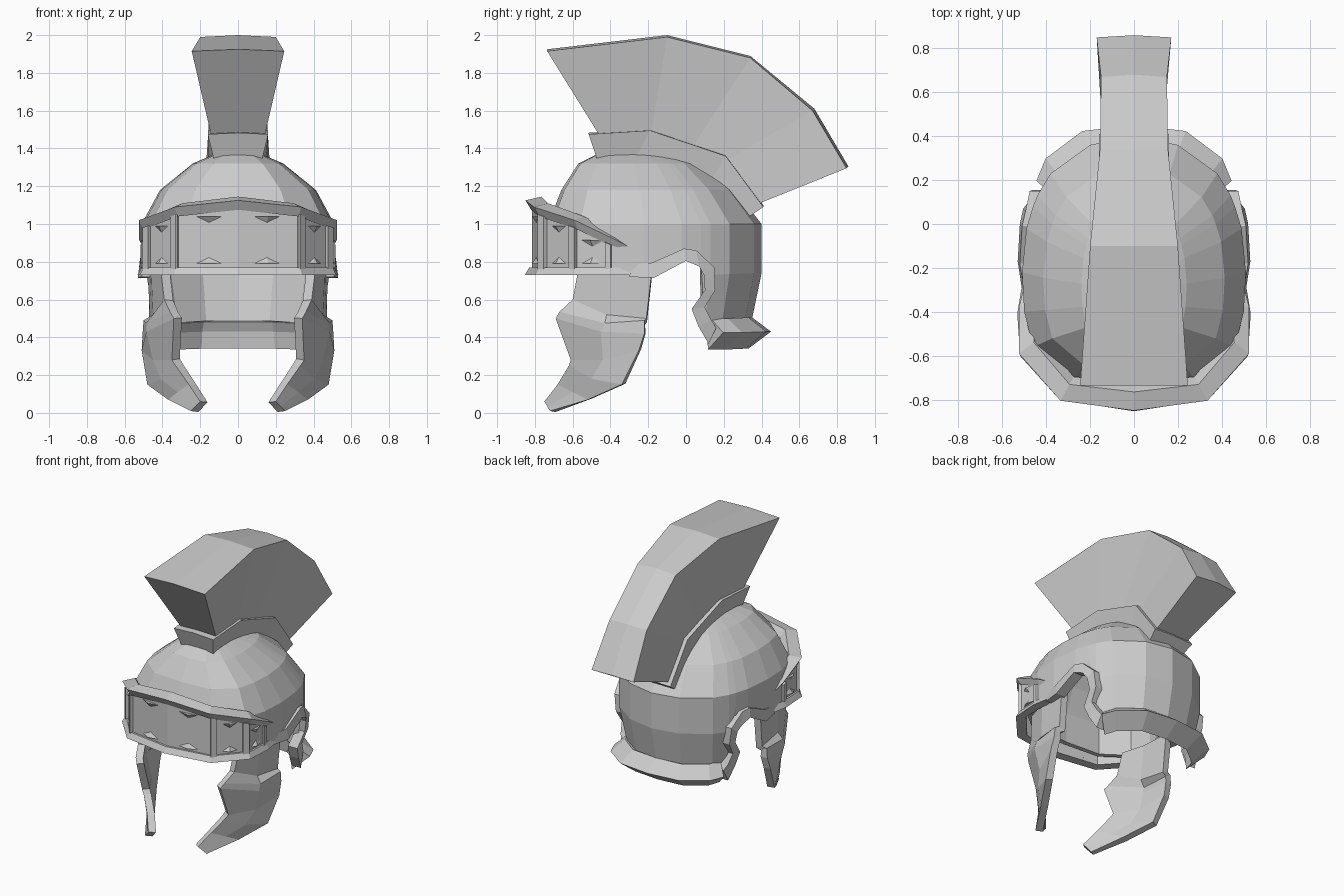
import bpy, bmesh
from mathutils import Vector

if "Cube" in bpy.data.objects:
    bpy.data.objects.remove(bpy.data.objects["Cube"])


def finish(name, bm, mirror, thick=0):
    mesh = bpy.data.meshes.new(name)
    bm.to_mesh(mesh)
    bm.free()
    ob = bpy.data.objects.new(name, mesh)
    bpy.context.collection.objects.link(ob)
    if mirror:
        m = ob.modifiers.new("mirror", 'MIRROR')
        m.merge_threshold = 0.002
    if thick:
        s = ob.modifiers.new("thickness", 'SOLIDIFY')
        s.thickness, s.offset = thick, -1
    return ob


def sheet(name, rows, thick):
    """Half surface through rows of points, mirrored and thickened inward."""
    bm = bmesh.new()
    g = [[bm.verts.new(p) for p in r] for r in rows]
    for a, b in zip(g, g[1:]):
        for i in range(len(a) - 1):
            bm.faces.new((a[i], a[i + 1], b[i + 1], b[i]))
    bmesh.ops.remove_doubles(bm, verts=bm.verts, dist=0.0005)
    bm.normal_update()
    c = Vector((0, -0.15, 0.7))
    if sum(f.normal.dot(f.calc_center_median() - c) * f.calc_area() for f in bm.faces) < 0:
        bmesh.ops.reverse_faces(bm, faces=bm.faces)
    return finish(name, bm, True, thick)


def loft(name, rings, mirror=True, cap_start=True):
    """Solid skinned through closed rings of points."""
    bm = bmesh.new()
    g = [[bm.verts.new(p) for p in r] for r in rings]
    n = len(g[0])
    for a, b in zip(g, g[1:]):
        for i in range(n):
            j = (i + 1) % n
            bm.faces.new((a[i], a[j], b[j], b[i]))
    if cap_start:
        bm.faces.new(g[0])
    bm.faces.new(g[-1][::-1])
    bmesh.ops.recalc_face_normals(bm, faces=bm.faces)
    return finish(name, bm, mirror)


def outward(p):
    return Vector((p[0], p[1] + 0.2, 0)).normalized()


def sweep(path, section):
    return [[Vector(p) + outward(p) * u + Vector((0, 0, v)) for u, v in section] for p in path]


# Bowl: plan outline columns (x, y, bottom z), front to back
cols = [(0, -.73, .77), (.28, -.71, .77), (.46, -.56, .76), (.50, -.40, .74), (.51, -.22, .73),
        (.49, -.02, .83), (.46, .08, .80), (.44, .13, .46), (.38, .23, .47), (.20, .36, .48), (0, .40, .48)]
rows = []
for z, s, front, back in [(1.395, 0, -.40, -.12), (1.38, .2, -.45, -.08), (1.32, .47, -.57, .09),
                          (1.18, .81, -.66, .26), (1.0, 1, -.73, .40)]:
    rows.append([(x * s, front + (y + .73) / 1.13 * (back - front), z) for x, y, b in cols])
for t in (.5, 1):
    row = []
    for x, y, b in cols:
        z = 1 + (b - 1) * t
        k = 1 - max(0, .73 - z) * .36
        row.append((x * k, -.2 + (y + .2) * k, z))
    rows.append(row)
sheet("bowl", rows, .035)

# Neck guard flaring round the back
loft("neck_guard", sweep([(0, .35, .505), (.2, .33, .505), (.34, .22, .50), (.37, .13, .50)],
                         [(0, 0), (.10, -.075), (-.02, -.165), (-.03, -.075), (-.055, -.025)]), cap_start=False)

# Raised trim round the ear opening: outer edge y,z / inner edge y,z / x
trim = [(-.30, .785, -.30, .72, .50), (-.18, .795, -.17, .715, .52), (-.01, .87, 0, .805, .51),
        (.055, .86, .07, .775, .495), (.15, .77, .095, .73, .475), (.155, .65, .10, .65, .46),
        (.10, .56, .03, .55, .45), (.135, .49, .065, .46, .435), (.16, .45, .12, .365, .415)]
loft("ear_trim", [[(x - .065, a, b), (x, a, b), (x + .01, c, d), (x - .065, c, d)] for a, b, c, d, x in trim])

# Visor: panel, corner posts, sloping brim and lower flange
plan = [(0, -.835, 1.09), (.33, -.785, 1.06), (.505, -.59, .99), (.515, -.40, .90), (.495, -.29, .85)]
inset = [Vector(p) - outward(p) * .02 for p in plan]
sheet("visor_panel", [inset, [(p.x, p.y, .75) for p in inset]], .03)
loft("visor_brim", sweep([(0, -.85, 1.125), (.335, -.805, 1.09), (.525, -.59, 1.02), (.525, -.38, .92), (.50, -.285, .87)],
                         [(0, 0), (-.085, .02), (-.125, -.03), (-.03, -.05)]), cap_start=False)
loft("visor_flange", sweep([(x, y, .73) for x, y, z in plan],
                           [(.018, 0), (-.005, .04), (-.05, .04), (-.05, 0)]), cap_start=False)


def on_visor(seg, t):
    return Vector(plan[seg]).lerp(Vector(plan[seg + 1]), t)


for k, (seg, t0, t1) in enumerate([(0, .98, 1.0), (1, 0, .16), (1, .84, 1.0), (2, .85, 1.0)]):
    ends = [on_visor(seg, t) for t in (t0, t1)]
    loft(f"visor_post_{k}", [[p + outward(p) * u for p, u in
                              ((Vector((e.x, e.y, z)), u) for z, u in
                               ((.75, -.04), (.75, 0), (e.z - .01, 0), (e.z - .01, -.04)))] for e in ends])

# Small triangular studs at the top and bottom of each panel
for k, (seg, t, w) in enumerate([(0, .48, .085), (1, .5, .06), (2, .45, .07)]):
    p = on_visor(seg, t)
    along = (Vector(plan[seg + 1]) - Vector(plan[seg]))
    along.z = 0
    along = along.normalized() * w
    for tag, z, up in (("upper", p.z - .035, -.04), ("lower", .79, .04)):
        bm = bmesh.new()
        c = Vector((p.x, p.y, z)) - outward(p) * .025
        for q in (c - along, c + along, c + Vector((0, 0, up)), c + outward(p) * .03):
            bm.verts.new(q)
        bmesh.ops.convex_hull(bm, input=bm.verts)
        finish(f"visor_stud_{tag}_{k}", bm, True)

# Cheek guards: rows of front edge, middle, rear edge
sheet("cheek_guards", [
    [(.41, -.57, .76), (.46, -.40, .76), (.475, -.18, .76)],
    [(.39, -.60, .60), (.45, -.42, .52), (.47, -.21, .50)],
    [(.36, -.67, .535), (.485, -.43, .475), (.50, -.22, .49)],
    [(.34, -.69, .50), (.485, -.45, .43), (.505, -.22, .42)],
    [(.35, -.61, .28), (.45, -.44, .28), (.51, -.25, .33)],
    [(.33, -.62, .25), (.41, -.50, .18), (.48, -.34, .15)],
    [(.26, -.68, .15), (.32, -.60, .11), (.37, -.52, .07)],
    [(.20, -.75, .06), (.225, -.735, .035), (.25, -.72, .01)]], .05)


# Crest: rings of (outer y, z, inner y, z, outer half width, inner half width)
def fan(name, data, crown):
    loft(name, [[(-w, a, b), (0, a + (.01 if a > .5 else 0), b + crown), (w, a, b), (v, c, d), (-v, c, d)]
                for a, b, c, d, w, v in data], mirror=False)


fan("crest_plume", [(-.735, 1.915, -.44, 1.44, .245, .135), (-.10, 1.99, -.19, 1.46, .20, .135),
                    (.34, 1.88, .03, 1.40, .155, .13), (.67, 1.60, .20, 1.33, .15, .13),
                    (.85, 1.295, .39, 1.11, .17, .13)], .01)
fan("crest_holder", [(-.515, 1.475, -.46, 1.31, .16, .12), (-.19, 1.495, -.26, 1.36, .16, .13),
                     (.21, 1.36, .14, 1.24, .16, .14), (.41, 1.09, .32, 1.03, .16, .14)], .008)
